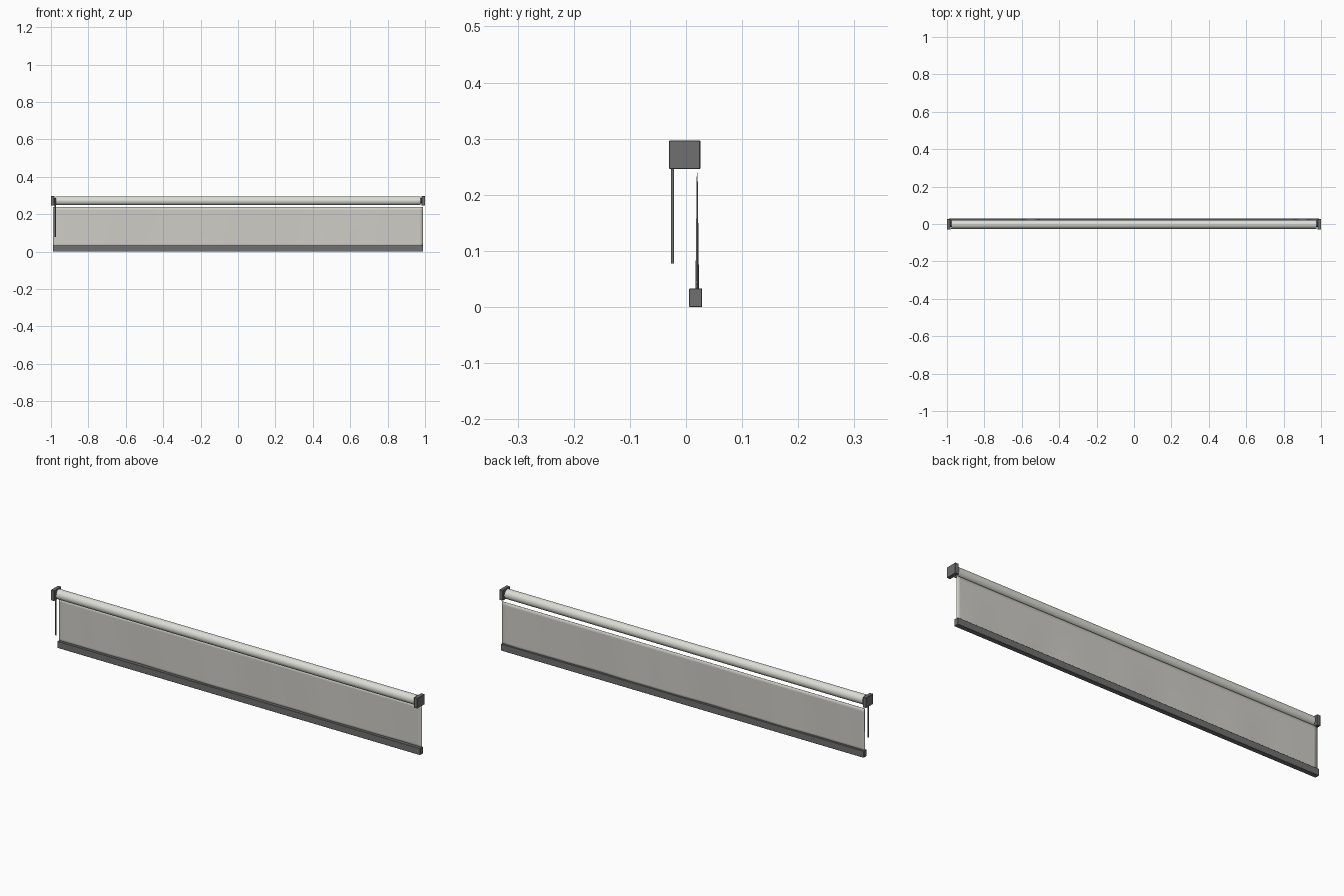
import bpy, bmesh, math
from mathutils import Matrix

if "Cube" in bpy.data.objects:
    bpy.data.objects.remove(bpy.data.objects["Cube"])


def material(name, c):
    m = bpy.data.materials.new(name)
    m.diffuse_color = (*c, 1)
    m.use_nodes = True
    m.node_tree.nodes["Principled BSDF"].inputs["Base Color"].default_value = m.diffuse_color
    return m


dark = material("dark_plastic", (0.16, 0.16, 0.165))
cloth = material("cloth", (0.62, 0.61, 0.57))
cream = material("cream_tube", (0.72, 0.72, 0.67))


def finish(name, bm, mat):
    me = bpy.data.meshes.new(name)
    bm.to_mesh(me)
    bm.free()
    ob = bpy.data.objects.new(name, me)
    bpy.context.collection.objects.link(ob)
    me.materials.append(mat)
    return ob


def box(name, x, y, z, mat, bevel=0.0):
    bm = bmesh.new()
    bmesh.ops.create_cube(bm, size=1)
    for v in bm.verts:
        v.co = [r[0] + (c + 0.5) * (r[1] - r[0]) for c, r in zip(v.co, (x, y, z))]
    if bevel:
        bmesh.ops.bevel(bm, geom=bm.edges[:], offset=bevel, segments=1, affect='EDGES')
    return finish(name, bm, mat)


def rod(name, loc, radius, length, mat, along_x=False, sides=32):
    bm = bmesh.new()
    m = Matrix.Translation(loc)
    if along_x:
        m = m @ Matrix.Rotation(math.pi / 2, 4, 'Y')
    bmesh.ops.create_cone(bm, cap_ends=True, segments=sides, radius1=radius,
                          radius2=radius, depth=length, matrix=m)
    for f in bm.faces:
        f.smooth = len(f.verts) == 4
    for e in bm.edges:
        e.smooth = all(len(f.verts) == 4 for f in e.link_faces)
    return finish(name, bm, mat)


# Roller tube with an end bracket and hub on each side
rod("roller_tube", (0, -0.002, 0.272), 0.0235, 1.954, cream, True, 48)
for side, s in (("left", -1), ("right", 1)):
    box(side + "_bracket", sorted((s * 0.982, s * 1.0)), (-0.030, 0.0255),
        (0.246, 0.297), dark, 0.001)
    rod(side + "_hub", (s * 0.98, -0.002, 0.272), 0.014, 0.014, dark, True)

# Pull cord hanging at the front left
rod("pull_cord", (-0.977, -0.024, 0.181), 0.003, 0.206, dark, sides=12)

# Cloth sheet, with soft waves growing towards the hem
bm = bmesh.new()
bmesh.ops.create_grid(bm, x_segments=100, y_segments=12, size=1)
for v in bm.verts:
    x, t = v.co.x, (v.co.y + 1) / 2
    wave = 0.0018 * math.sin(9 * x) + 0.0009 * math.sin(21 * x + 1)
    v.co = (0.989 * x, 0.02 + wave * (1 - t), 0.025 + 0.215 * t)
for f in bm.faces:
    f.smooth = True
sheet = finish("cloth_sheet", bm, cloth)
thick = sheet.modifiers.new("thickness", 'SOLIDIFY')
thick.thickness = 0.0015
thick.offset = 0

# Weighted bottom bar
box("bottom_bar", (-0.99, 0.99), (0.0055, 0.0288), (0, 0.033), dark, 0.001)
